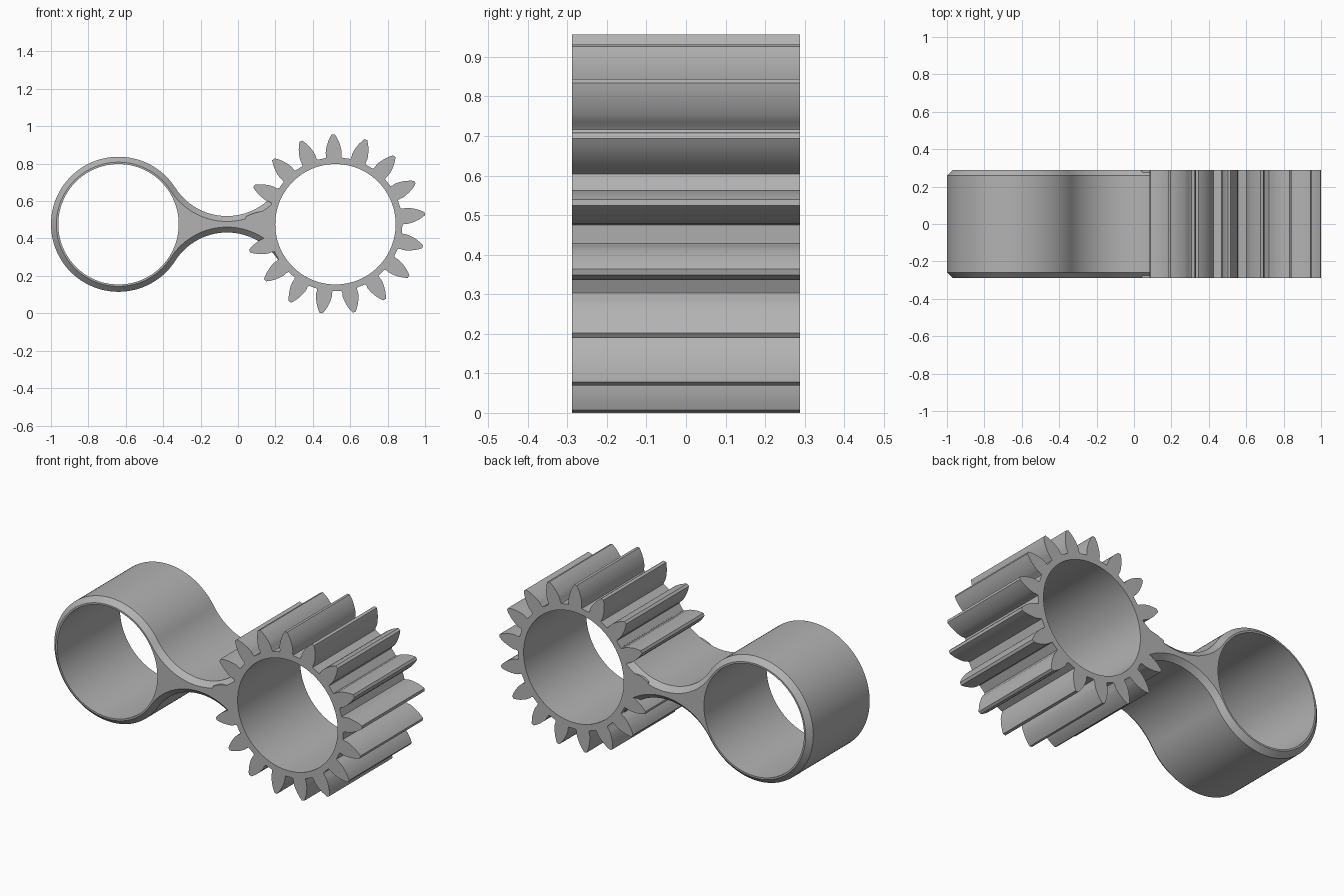
import bpy, bmesh
from math import sin, cos, pi, radians, atan2, hypot, sqrt

cube = bpy.data.objects.get("Cube")
if cube:
    bpy.data.objects.remove(cube, do_unlink=True)

HALF = 0.288               # half depth
CZ = 0.478                 # height of both axes
RING_X, GEAR_X = -0.639, 0.521
BORE, RIM = 0.322, 0.361
CHAMFER = 0.029
TEETH = 17

grey = bpy.data.materials.new("grey")
grey.use_nodes = True
grey.diffuse_color = (0.45, 0.45, 0.45, 1)
grey.node_tree.nodes["Principled BSDF"].inputs["Base Color"].default_value = (0.45, 0.45, 0.45, 1)


def arc(cx, cz, r, a0, a1, n):
    return [(cx + r * cos(a0 + (a1 - a0) * i / n), cz + r * sin(a0 + (a1 - a0) * i / n))
            for i in range(n + 1)]


def bored_prism(name, layers, bore_x):
    """Skin equal-length outlines along y, with a round bore through them."""
    bm = bmesh.new()

    def add_loop(points, y):
        vs = [bm.verts.new((x, y, z)) for x, z in points]
        return vs, [bm.edges.new((vs[i - 1], vs[i])) for i in range(len(vs))]

    def skin(a, b):
        for i in range(len(a)):
            bm.faces.new((a[i - 1], a[i], b[i], b[i - 1]))

    outer = [add_loop(points, y) for y, points in layers]
    bore = arc(bore_x, CZ, BORE, 0, 2 * pi, 96)[:-1]
    inner = [add_loop(bore, layers[k][0]) for k in (0, -1)]
    for a, b in zip(outer, outer[1:]):
        skin(a[0], b[0])
    skin(inner[0][0], inner[1][0])
    for k in (0, -1):
        bmesh.ops.triangle_fill(bm, use_beauty=True, edges=outer[k][1] + inner[k][1])
    bmesh.ops.recalc_face_normals(bm, faces=bm.faces[:])
    mesh = bpy.data.meshes.new(name)
    bm.to_mesh(mesh)
    bm.free()
    mesh.materials.append(grey)
    obj = bpy.data.objects.new(name, mesh)
    bpy.context.collection.objects.link(obj)
    return obj


# Ring and waisted arm: the waist arcs are tangent to both round ends
MID_X = (RING_X + GEAR_X) / 2
SPAN = GEAR_X - MID_X
WAIST = 0.044
WAIST_R = (SPAN ** 2 + WAIST ** 2 - RIM ** 2) / (2 * (RIM - WAIST))
TANGENT = atan2(WAIST + WAIST_R, SPAN)


def arm_outline(inset):
    upper = arc(MID_X, CZ + WAIST + WAIST_R, WAIST_R + inset, -pi + TANGENT, -TANGENT, 40)
    lower = [(x, 2 * CZ - z) for x, z in reversed(upper)]
    end = arc(GEAR_X, CZ, RIM - 0.031, pi - TANGENT, pi + TANGENT, 16)
    ring = arc(RING_X, CZ, RIM - inset, -TANGENT, TANGENT - 2 * pi, 90)
    return upper + end + lower + ring[1:-1]


body = bored_prism("ring_and_arm", [(-HALF, arm_outline(CHAMFER)), (-HALF + CHAMFER, arm_outline(0)),
                                    (HALF - CHAMFER, arm_outline(0)), (HALF, arm_outline(CHAMFER))], RING_X)

# Gear: tooth flank as (radius, half width), mirrored about each tooth axis
FLANK = [(0.358, 0.043), (0.37, 0.041), (0.385, 0.043), (0.405, 0.0405),
         (0.425, 0.035), (0.445, 0.028), (0.465, 0.018), (0.481, 0.008)]
outline = []
for t in range(TEETH):
    axis = radians(91.4) + 2 * pi * t / TEETH
    side = [(r, w / r) for r, w in FLANK]
    for r, a in [(r, -a) for r, a in side] + side[::-1]:
        outline.append((GEAR_X + r * cos(axis + a), CZ + r * sin(axis + a)))
gear = bored_prism("gear_end", [(-HALF, outline), (HALF, outline)], GEAR_X)

# Join the two parts into one solid
union = gear.modifiers.new("join_arm", 'BOOLEAN')
union.operation = 'UNION'
union.solver = 'EXACT'
union.object = body
bpy.context.view_layer.objects.active = gear
bpy.ops.object.select_all(action='DESELECT')
gear.select_set(True)
bpy.ops.object.modifier_apply(modifier=union.name)
bpy.data.objects.remove(body, do_unlink=True)
gear.name = "ring_and_gear_link"
bpy.ops.object.shade_smooth_by_angle(angle=radians(25))

# Stand on the ground
low = min(v.co.z for v in gear.data.vertices)
for v in gear.data.vertices:
    v.co.z -= low
